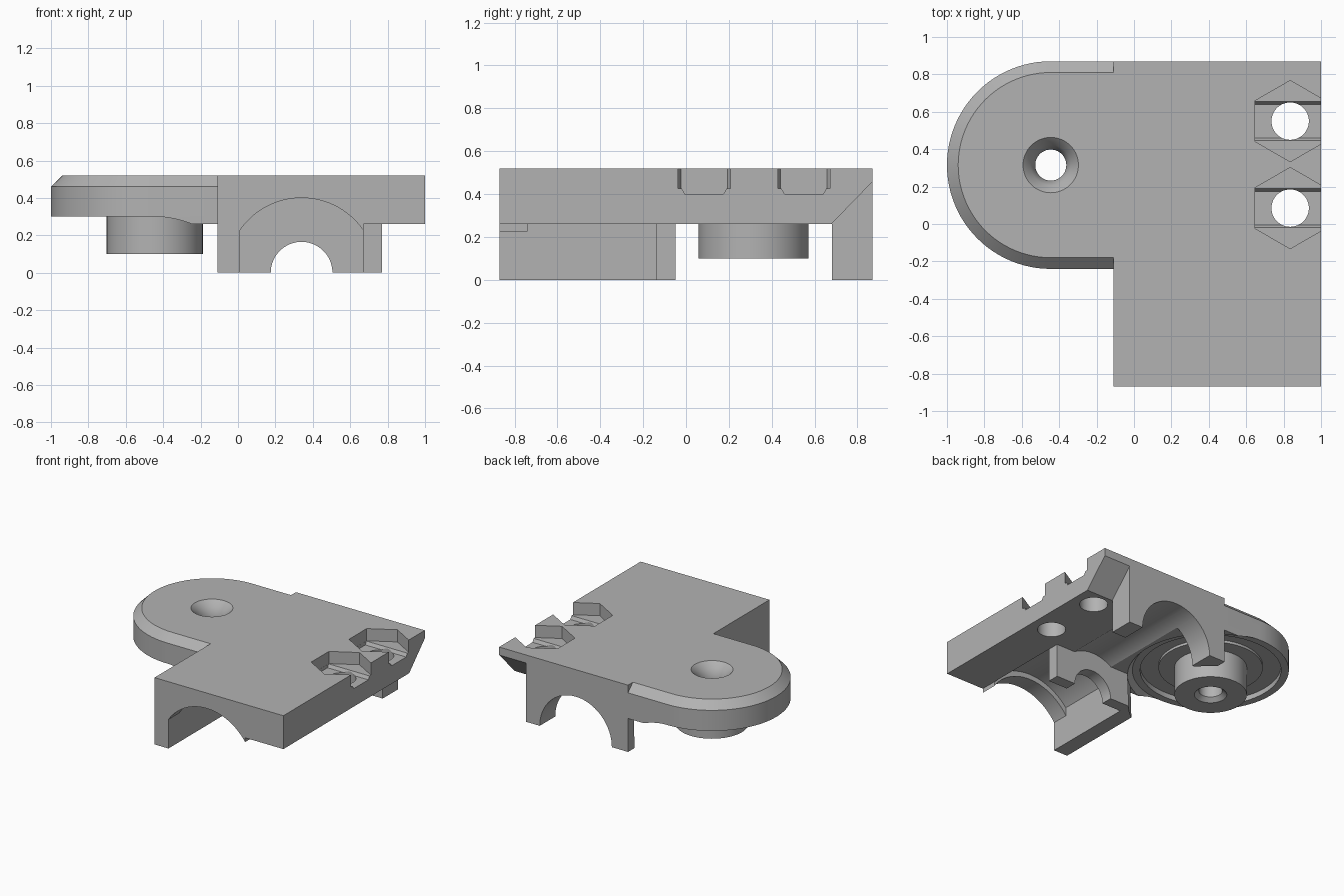
import bpy, bmesh, math
from mathutils import Vector

if "Cube" in bpy.data.objects:
    bpy.data.objects.remove(bpy.data.objects["Cube"], do_unlink=True)

grey = bpy.data.materials.new("plain_grey")
grey.use_nodes = True
grey.diffuse_color = (0.45, 0.45, 0.45, 1)
grey.node_tree.nodes["Principled BSDF"].inputs["Base Color"].default_value = grey.diffuse_color


def loft(name, rings):
    """Closed solid through rings that have equal point counts."""
    bm = bmesh.new()
    loops = [[bm.verts.new(p) for p in ring] for ring in rings]
    n = len(loops[0])
    for a, b in zip(loops, loops[1:]):
        for i in range(n):
            j = (i + 1) % n
            bm.faces.new((a[i], a[j], b[j], b[i]))
    bm.faces.new(loops[0][::-1])
    bm.faces.new(loops[-1])
    bmesh.ops.recalc_face_normals(bm, faces=bm.faces)
    mesh = bpy.data.meshes.new(name)
    bm.to_mesh(mesh)
    bm.free()
    mesh.materials.append(grey)
    ob = bpy.data.objects.new(name, mesh)
    bpy.context.collection.objects.link(ob)
    return ob


def box(name, x0, x1, y0, y1, z0, z1):
    return loft(name, [[(x0, y0, z), (x1, y0, z), (x1, y1, z), (x0, y1, z)] for z in (z0, z1)])


def lathe(name, cx, cy, profile, n=64, turn=0.0):
    """Solid turned about a vertical axis from (radius, z) pairs."""
    angles = [turn + math.tau * i / n for i in range(n)]
    return loft(name, [[(cx + r * math.cos(a), cy + r * math.sin(a), z) for a in angles]
                       for r, z in profile])


def along_y(name, outline, y0, y1):
    return loft(name, [[(x, y, z) for x, z in outline] for y in (y0, y1)])


def arch(name, r, half, y0, y1):
    """Round-topped tunnel along y, trimmed to a half width."""
    start = math.acos(min(1, half / r))
    angles = [start + (math.pi - 2 * start) * i / 40 for i in range(41)]
    outline = [(AXIS_X + r * math.cos(a), r * math.sin(a)) for a in angles]
    outline += [(AXIS_X - half, -0.1), (AXIS_X + half, -0.1)]
    return along_y(name, outline, y0, y1)


def combine(target, tool, operation):
    mod = target.modifiers.new("combine", 'BOOLEAN')
    mod.operation = operation
    mod.solver = 'EXACT'
    mod.object = tool
    bpy.context.view_layer.update()
    graph = bpy.context.evaluated_depsgraph_get()
    mesh = bpy.data.meshes.new_from_object(target.evaluated_get(graph))
    target.modifiers.clear()
    target.data = mesh
    bpy.data.objects.remove(tool, do_unlink=True)


AXIS_X = 0.34                  # shaft tunnel
PX, PY, PR = -0.445, 0.315, 0.555   # round arm
TOP, UNDER = 0.52, 0.26
BACK = 0.87

# Main plate with the lower back edge of its side flange cut at an angle
body = box("mount_body", -0.11, 1, -BACK, BACK, UNDER, TOP)
slope = [(0.60, 0.18), (0.95, 0.54), (0.95, 0.18)]
combine(body, loft("slope_cutter", [[(x, y, z) for y, z in slope] for x in (0.77, 1.1)]), 'DIFFERENCE')


# Rounded arm with chamfered top edge
def arm_outline(r, z):
    angles = [math.pi / 2 + math.pi * i / 48 for i in range(49)]
    pts = [(PX + r * math.cos(a), PY + r * math.sin(a), z) for a in angles]
    return pts + [(-0.05, PY - r, z), (-0.05, PY + r, z)]


arm = loft("round_arm", [arm_outline(PR, UNDER), arm_outline(PR, 0.46), arm_outline(PR - 0.06, TOP)])
combine(body, arm, 'UNION')

# Lower front block and back wall
combine(body, box("front_block", -0.11, 0.67, -BACK, -0.05, 0, 0.3), 'UNION')
combine(body, box("back_wall", -0.11, 0.77, 0.68, BACK, 0, 0.3), 'UNION')

# Stepped tunnel: front lip, wide chamber, shaft hole, rear groove
for r, half, y0, y1 in ((0.4, 0.33, -0.95, -0.7), (0.44, 0.33, -0.74, -0.14),
                        (0.165, 0.165, -0.2, 0.1), (0.31, 0.31, -0.05, 0.95)):
    combine(body, arch("tunnel_cutter", r, half, y0, y1), 'DIFFERENCE')

# Round recess under the arm
combine(body, lathe("recess_cutter", PX, PY, [(0.58, -0.05), (0.59, UNDER), (PR, 0.3),
                                              (0.5, 0.3), (0.5, 0.34)], 96), 'DIFFERENCE')

# Hanging boss on a low plinth
combine(body, lathe("boss", PX, PY, [(0.257, 0.1), (0.257, 0.32), (0.37, 0.32), (0.37, 0.4)]), 'UNION')

# Pivot hole, countersunk at both ends
combine(body, lathe("pivot_cutter", PX, PY, [(0.115, 0.09), (0.115, 0.1), (0.083, 0.13), (0.083, 0.41),
                                             (0.09, 0.44), (0.108, 0.48), (0.148, TOP), (0.148, 0.6)]),
        'DIFFERENCE')

# Flange bolt holes with hexagonal pockets and a shallow tapered slot
for y in (0.085, 0.55):
    x = 0.835
    combine(body, lathe("pocket_cutter", x, y, [(0.217, 0.425), (0.217, 0.6)], 6, math.pi / 6), 'DIFFERENCE')
    slot = [[(0.648, y - h, z), (1.1, y - h, z), (1.1, y + h, z), (0.648, y + h, z)]
            for h, z in ((0.09, 0.4), (0.107, 0.43))]
    combine(body, loft("slot_cutter", slot), 'DIFFERENCE')
    combine(body, lathe("bolt_cutter", x, y, [(0.1, 0.2), (0.1, 0.45)], 48), 'DIFFERENCE')

# Smooth the round walls and keep the hard edges
bpy.ops.object.select_all(action='DESELECT')
body.select_set(True)
bpy.context.view_layer.objects.active = body
bpy.ops.object.shade_smooth_by_angle(angle=math.radians(25))
